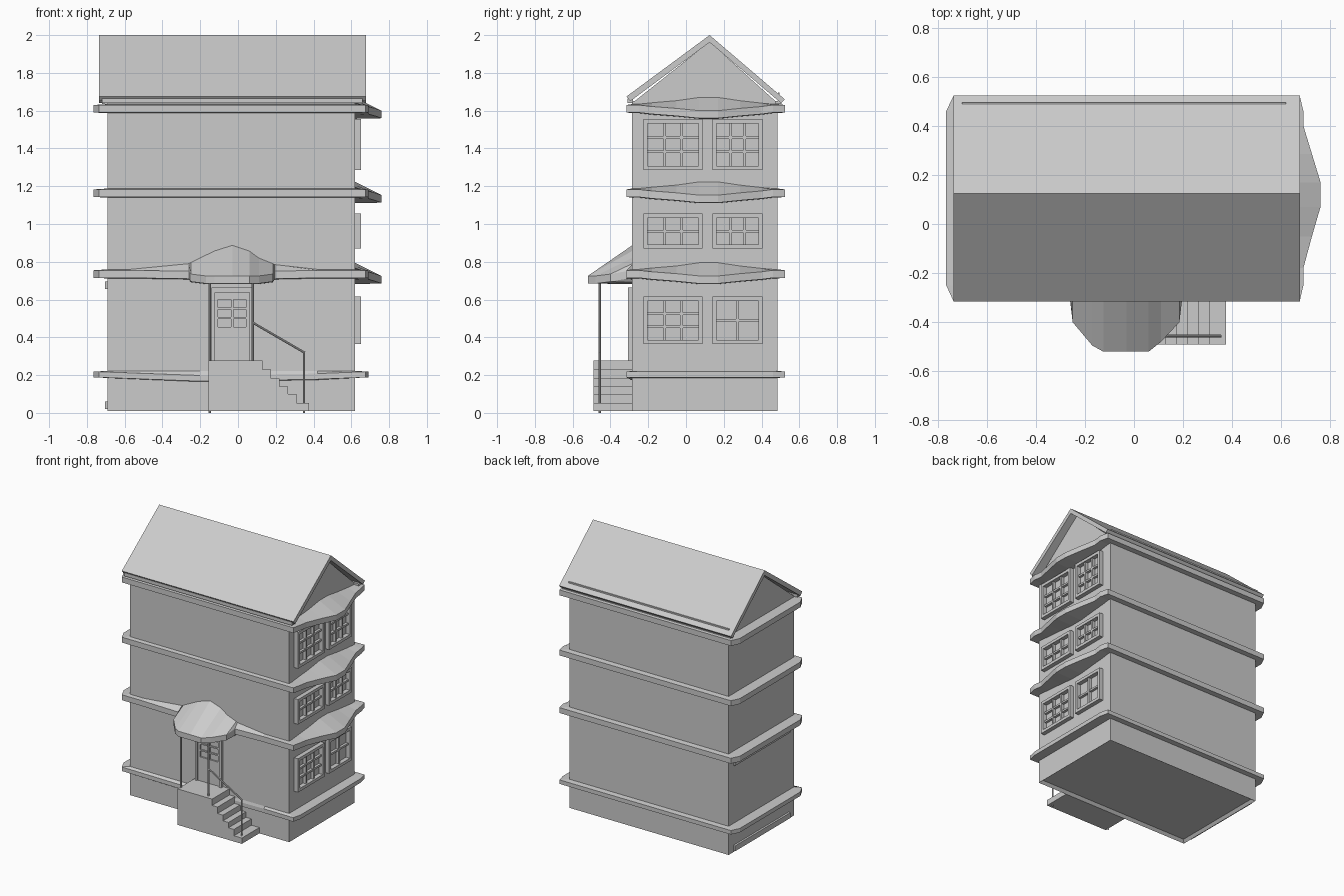
import bpy, bmesh
from mathutils import Vector

if "Cube" in bpy.data.objects:
    bpy.data.objects.remove(bpy.data.objects["Cube"])

X0, X1, Y0, Y1 = -0.69, 0.62, -0.285, 0.485   # wall planes


def finish(name, bm):
    bmesh.ops.recalc_face_normals(bm, faces=bm.faces)
    me = bpy.data.meshes.new(name)
    bm.to_mesh(me)
    bm.free()
    ob = bpy.data.objects.new(name, me)
    bpy.context.collection.objects.link(ob)
    return ob


def add_box(bm, a, b):
    vs = [bm.verts.new((x, y, z)) for x in (a[0], b[0]) for y in (a[1], b[1]) for z in (a[2], b[2])]
    for f in ((0, 1, 3, 2), (4, 6, 7, 5), (0, 4, 5, 1), (2, 3, 7, 6), (0, 2, 6, 4), (1, 5, 7, 3)):
        bm.faces.new([vs[i] for i in f])


def boxes(name, items):
    bm = bmesh.new()
    for a, b in items:
        add_box(bm, a, b)
    return finish(name, bm)


def prism(name, pts, axis, lo, hi):
    """Extrude a 2D profile along x (profile y,z) or y (profile x,z)."""
    bm = bmesh.new()
    place = (lambda p, t: (t, p[0], p[1])) if axis == 'x' else (lambda p, t: (p[0], t, p[1]))
    f = bm.faces.new([bm.verts.new(place(p, lo)) for p in pts])
    ext = bmesh.ops.extrude_face_region(bm, geom=[f])
    d = Vector((hi - lo, 0, 0)) if axis == 'x' else Vector((0, hi - lo, 0))
    bmesh.ops.translate(bm, vec=d, verts=[v for v in ext['geom'] if isinstance(v, bmesh.types.BMVert)])
    return finish(name, bm)


def rod(name, a, b, r):
    a, b = Vector(a), Vector(b)
    bm = bmesh.new()
    bmesh.ops.create_cone(bm, cap_ends=True, segments=8, radius1=r, radius2=r, depth=(b - a).length)
    ob = finish(name, bm)
    ob.location = (a + b) / 2
    ob.rotation_euler = (b - a).to_track_quat('Z', 'Y').to_euler()


def band(name, z, outline, thick=0.04):
    """Skirt roof around the walls; outline points are (x, y, rise at wall, drop at lip)."""
    bm = bmesh.new()
    rings = []
    for x, y, rise, drop in outline:
        wx, wy = min(max(x, X0), X1), min(max(y, Y0), Y1)
        lip = z - drop
        rings.append([bm.verts.new(c) for c in (
            (wx, wy, z + 0.005 + rise), (x, y, lip), (x, y, lip - thick), (wx, wy, lip - thick - 0.003))])
    for i, r in enumerate(rings):
        q = rings[(i + 1) % len(rings)]
        for k in range(4):
            bm.faces.new((r[k], q[k], q[(k + 1) % 4], r[(k + 1) % 4]))
    return finish(name, bm)


# Walls, with a recessed underside
bm = bmesh.new()
add_box(bm, (X0, Y0, 0.01), (X1, Y1, 1.65))
bottom = min(bm.faces, key=lambda f: f.calc_center_median().z)
bmesh.ops.recalc_face_normals(bm, faces=bm.faces)
bmesh.ops.inset_region(bm, faces=[bottom], thickness=0.025)
bmesh.ops.translate(bm, vec=(0, 0, 0.02), verts=bottom.verts)
finish("walls", bm)
boxes("left_wall_trim", [((-0.705, -0.22, z), (X0, 0.43, z + 0.04)) for z in (0.02, 0.655)])

# Gable infill and pitched roof
prism("gable", [(Y0, 1.64), (Y1, 1.64), (0.125, 1.965)], 'x', X0, X1)
prism("roof", [(-0.315, 1.675), (0.125, 2.0), (0.523, 1.66), (0.503, 1.64),
               (0.125, 1.962), (-0.295, 1.65)], 'x', -0.735, 0.677)
boxes("eave_boards", [((-0.72, -0.31, 1.64), (0.66, -0.28, 1.665)),
                      ((-0.72, 0.475, 1.635), (0.66, 0.505, 1.65))])
boxes("roof_strip", [((-0.70, 0.488, 1.66), (0.62, 0.494, 1.695))])

# Skirt bands: shared corners, optional swelling over the windows and the door
back_left = [(0.675, 0.523, 0, 0), (-0.735, 0.523, 0, 0), (-0.765, 0.46, 0, 0),
             (-0.765, -0.25, 0, 0), (-0.735, -0.315, 0, 0)]
right_swell = [(0.675, -0.315, 0, 0), (0.69, -0.25, 0, 0), (0.69, -0.18, 0.007, 0.008),
               (0.725, -0.05, 0.018, 0.018), (0.76, 0.07, 0.035, 0.03), (0.76, 0.17, 0.035, 0.03),
               (0.725, 0.285, 0.018, 0.018), (0.69, 0.40, 0.005, 0.008), (0.69, 0.46, 0, 0)]
canopy = [(-0.57, -0.315, 0, 0), (-0.26, -0.315, 0.03, 0.005), (-0.25, -0.40, 0.035, 0.02),
          (-0.17, -0.495, 0.075, 0.03), (-0.125, -0.52, 0.097, 0.03), (-0.03, -0.52, 0.127, 0.03),
          (0.06, -0.52, 0.097, 0.03), (0.11, -0.48, 0.06, 0.03), (0.185, -0.40, 0.03, 0.02),
          (0.195, -0.315, 0.025, 0.005), (0.42, -0.315, 0, 0)]
base_front = [(-0.2, -0.288, 0, 0.02), (0.42, -0.295, 0, 0.01)]
right_plain = [(0.675, -0.315, 0, 0), (0.69, -0.25, 0, 0), (0.69, 0.46, 0, 0)]
band("base_band", 0.218, back_left + base_front + right_plain, 0.03)
band("canopy_band", 0.755, back_left + canopy + right_swell)
band("middle_band", 1.183, back_left + right_swell)
band("upper_band", 1.63, back_left + right_swell)


def window(name, y0, y1, z0, z1, cols, rows):
    t, m, xa, xb = 0.022, 0.007, X1 - 0.005, 0.652
    parts = [((xa, y0, z0), (xb, y0 + t, z1)), ((xa, y1 - t, z0), (xb, y1, z1)),
             ((xa, y0 + t, z0), (xb, y1 - t, z0 + t)), ((xa, y0 + t, z1 - t), (xb, y1 - t, z1))]
    iy, iz = y1 - y0 - 2 * t, z1 - z0 - 2 * t
    for i in range(1, cols):
        c = y0 + t + iy * i / cols
        parts.append(((xa, c - m, z0 + t), (0.642, c + m, z1 - t)))
    for i in range(1, rows):
        c = z0 + t + iz * i / rows
        parts.append(((xa, y0 + t, c - m), (0.639, y1 - t, c + m)))
    boxes(name, parts)


# Side windows
for floor, z0, z1, left, right in (("lower", 0.365, 0.615, (3, 3), (2, 2)),
                                   ("middle", 0.87, 1.055, (3, 2), (3, 2)),
                                   ("upper", 1.285, 1.555, (3, 3), (3, 3))):
    window(floor + "_window_wide", -0.225, 0.088, z0, z1, *left)
    window(floor + "_window_narrow", 0.14, 0.405, z0, z1, *right)

# Door: frame, then leaf rails around a glazed opening
boxes("door_frame", [((-0.14, -0.308, 0.275), (-0.122, Y0, 0.665)), ((0.06, -0.308, 0.275), (0.078, Y0, 0.665)),
                     ((-0.122, -0.308, 0.637), (0.06, Y0, 0.665))])
leaf = [((-0.122, -0.297, 0.275), (0.06, Y0, 0.455)), ((-0.122, -0.297, 0.6), (0.06, Y0, 0.637)),
        ((-0.122, -0.297, 0.455), (-0.105, Y0, 0.6)), ((0.043, -0.297, 0.455), (0.06, Y0, 0.6)),
        ((-0.037, -0.295, 0.455), (-0.025, Y0, 0.6))]
leaf += [((-0.105, -0.294, z), (0.043, Y0, z + 0.01)) for z in (0.498, 0.547)]
boxes("door", leaf)

# Porch and steps as one stepped profile
profile = [(-0.155, 0.01), (0.375, 0.01)]
tops = [(0.375, 0.053), (0.31, 0.10), (0.265, 0.14), (0.22, 0.182), (0.175, 0.23), (0.13, 0.277)]
for i, (x, z) in enumerate(tops):
    profile += [(x, z), (tops[i + 1][0] if i < 5 else -0.155, z)]
prism("porch_steps", profile, 'y', -0.49, Y0)

# Porch posts and handrail
rod("left_post", (-0.15, -0.457, 0), (-0.15, -0.457, 0.70), 0.007)
rod("right_post", (0.078, -0.457, 0.27), (0.078, -0.457, 0.70), 0.007)
rod("newel_post", (0.35, -0.457, 0), (0.35, -0.457, 0.32), 0.006)
rod("handrail", (0.078, -0.457, 0.478), (0.354, -0.457, 0.318), 0.006)
